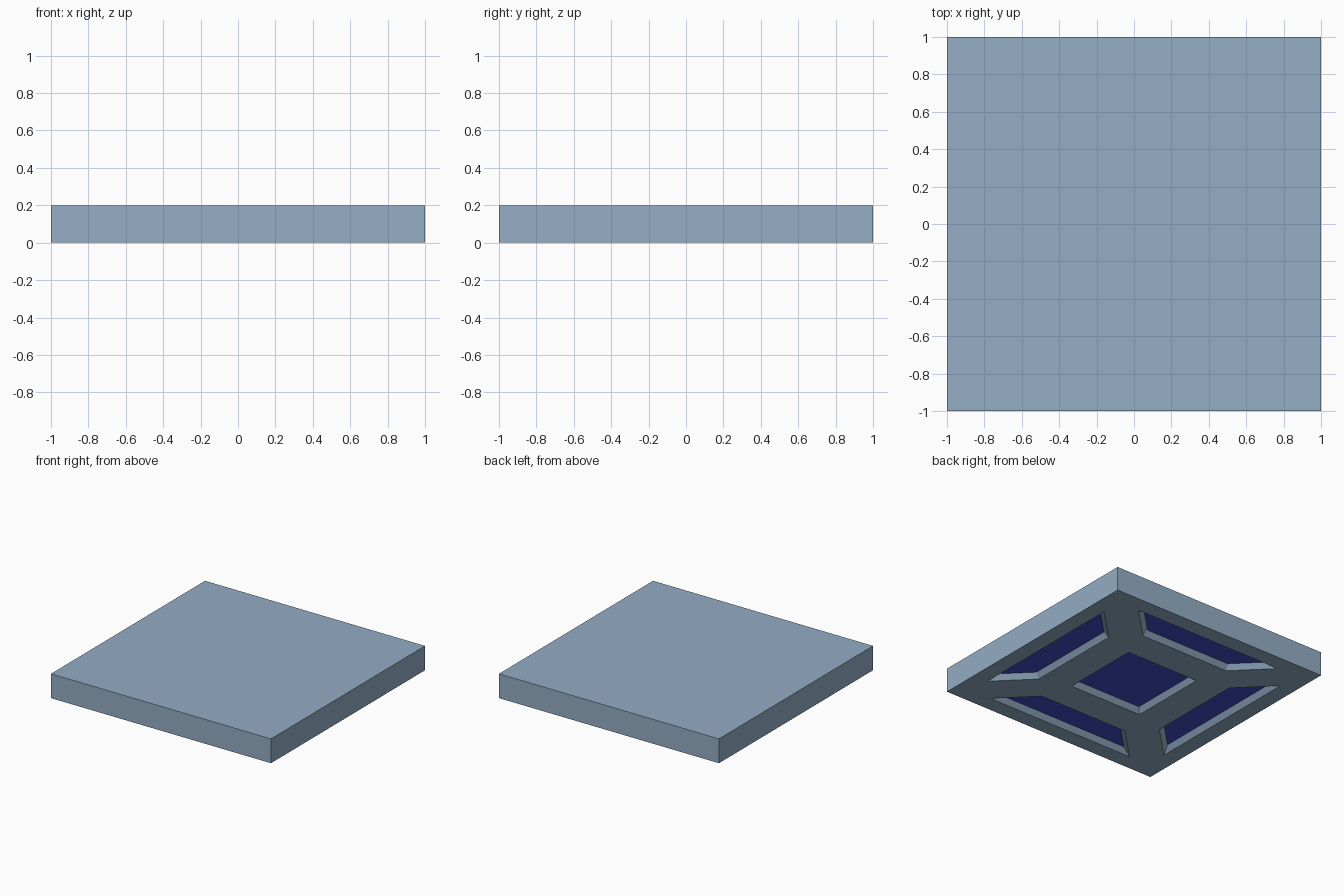
import bpy, bmesh
from math import sqrt, pi
from mathutils import Matrix, Vector

if "Cube" in bpy.data.objects:
    bpy.data.objects.remove(bpy.data.objects["Cube"])

HEIGHT, DEPTH, TAPER = 0.2, 0.04, 0.035


def material(name, rgb):
    m = bpy.data.materials.new(name)
    m.diffuse_color = (*rgb, 1)
    m.use_nodes = True
    m.node_tree.nodes["Principled BSDF"].inputs["Base Color"].default_value = m.diffuse_color
    return m


def mesh_object(name, bm):
    bmesh.ops.recalc_face_normals(bm, faces=bm.faces)
    me = bpy.data.meshes.new(name)
    bm.to_mesh(me)
    bm.free()
    ob = bpy.data.objects.new(name, me)
    bpy.context.collection.objects.link(ob)
    return ob


def square(t):
    r = 0.333 - t
    return [(r, -r), (r, r), (-r, r), (-r, -r)]


def trapezoid(t):
    # ends run along the diagonals, so their inset grows by sqrt(2)
    a, b, g = 0.593 + t, 0.867 - t, 0.184 + sqrt(2) * t
    return [(a, g - a), (b, g - b), (b, b - g), (a, a - g)]


def add_pocket(bm, outline, angle):
    # tapered prism running through z = 0, narrowing upwards
    rot = Matrix.Rotation(angle, 3, 'Z')
    low, high = [[bm.verts.new(rot @ Vector((x, y, z))) for x, y in outline(t)]
                 for z, t in ((-DEPTH, -TAPER), (DEPTH, TAPER))]
    bm.faces.new(low[::-1])
    bm.faces.new(high)
    for i in range(4):
        j = (i + 1) % 4
        bm.faces.new((low[i], low[j], high[j], high[i]))


# Slab
bm = bmesh.new()
bmesh.ops.create_cube(bm, size=1, matrix=Matrix.Translation((0, 0, HEIGHT / 2))
                      @ Matrix.Diagonal((2, 2, HEIGHT, 1)))
slab = mesh_object("tile_slab", bm)

# Cutters for the underside: centre square and four trapezoids
bm = bmesh.new()
add_pocket(bm, square, 0)
for k in range(4):
    add_pocket(bm, trapezoid, k * pi / 2)
cutter = mesh_object("pocket_cutter", bm)
cutter.hide_render = True

mod = slab.modifiers.new("pockets", 'BOOLEAN')
mod.operation = 'DIFFERENCE'
mod.solver = 'EXACT'
mod.object = cutter
deps = bpy.context.evaluated_depsgraph_get()
result = bpy.data.meshes.new_from_object(slab.evaluated_get(deps))
slab.modifiers.clear()
slab.data = result
bpy.data.objects.remove(cutter)

# Steel blue slab, deep blue pocket floors
result.materials.clear()
result.materials.append(material("steel_blue", (0.296, 0.418, 0.558)))
result.materials.append(material("deep_blue", (0.053, 0.074, 0.578)))
for p in result.polygons:
    p.use_smooth = False
    p.material_index = int(p.normal.z < -0.9 and abs(p.center.z - DEPTH) < 0.005)
